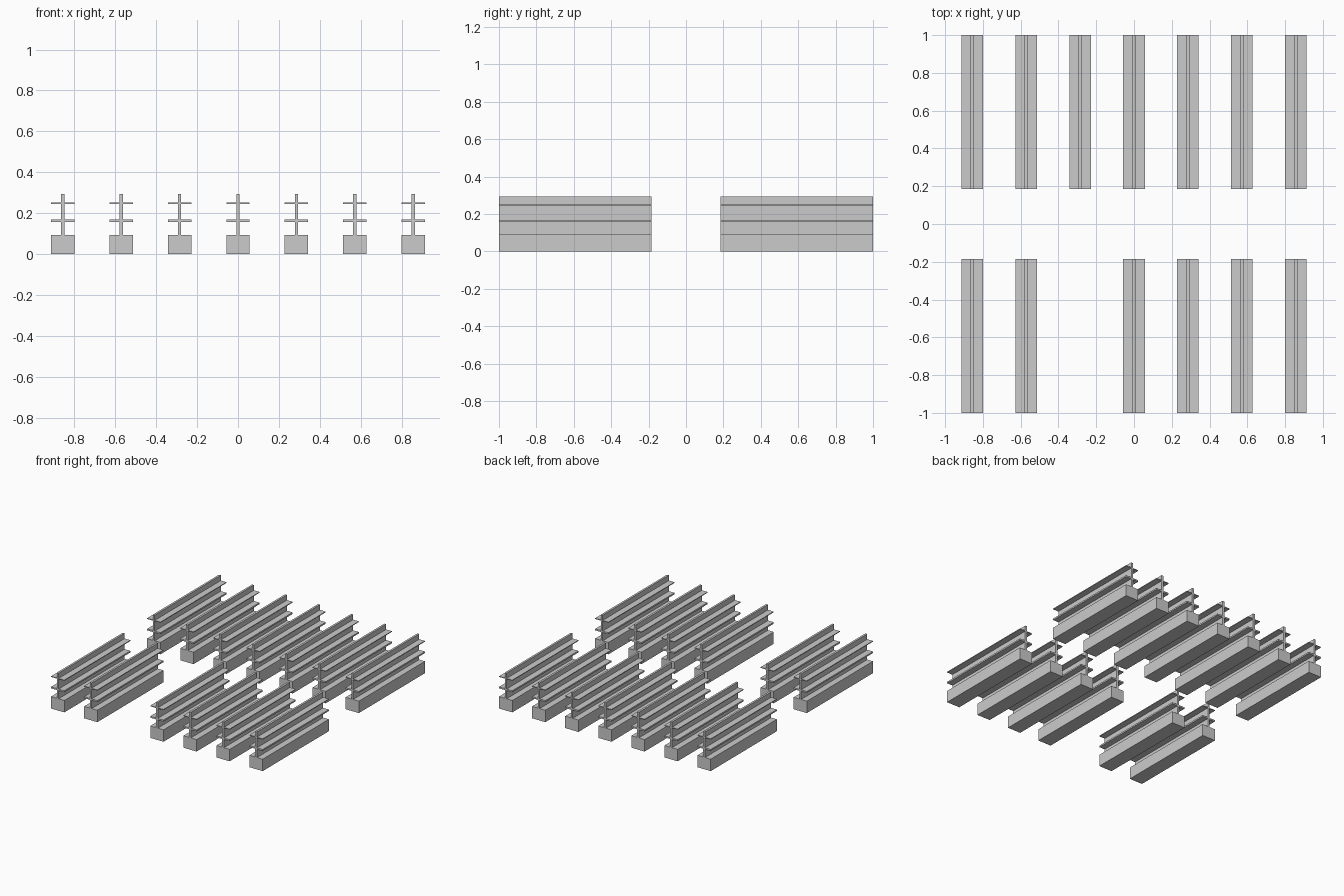
import bpy

cube = bpy.data.objects.get("Cube")
if cube:
    bpy.data.objects.remove(cube, do_unlink=True)

# One flat grey for everything
grey = bpy.data.materials.new("shelf grey")
grey.use_nodes = True
colour = (0.6, 0.6, 0.6, 1)
grey.diffuse_color = colour
grey.node_tree.nodes["Principled BSDF"].inputs["Base Color"].default_value = colour

WIDTH, LENGTH, PITCH = 0.114, 0.815, 0.2855
ROW_Y = 1 - LENGTH / 2


def box(name, x, y, width, bottom, top):
    """Full-length box between two heights."""
    bpy.ops.mesh.primitive_cube_add(size=1, location=(x, y, (bottom + top) / 2))
    obj = bpy.context.object
    obj.name = name
    obj.scale = (width, LENGTH, top - bottom)
    bpy.ops.object.transform_apply(location=False, rotation=False, scale=True)
    obj.data.materials.append(grey)


def shelf_unit(x, y):
    """Solid plinth, central upright panel and two double-sided shelves."""
    box("plinth", x, y, WIDTH, 0, 0.093)
    box("upright_panel", x, y, 0.016, 0.093, 0.293)
    box("lower_shelf", x, y, WIDTH, 0.157, 0.169)
    box("upper_shelf", x, y, WIDTH, 0.246, 0.252)


# Seven units in the back row; the front row leaves an entrance gap
for side in (-1, 1):
    for column in range(-3, 4):
        if side == -1 and column == -1:
            continue
        shelf_unit(column * PITCH, side * ROW_Y)
